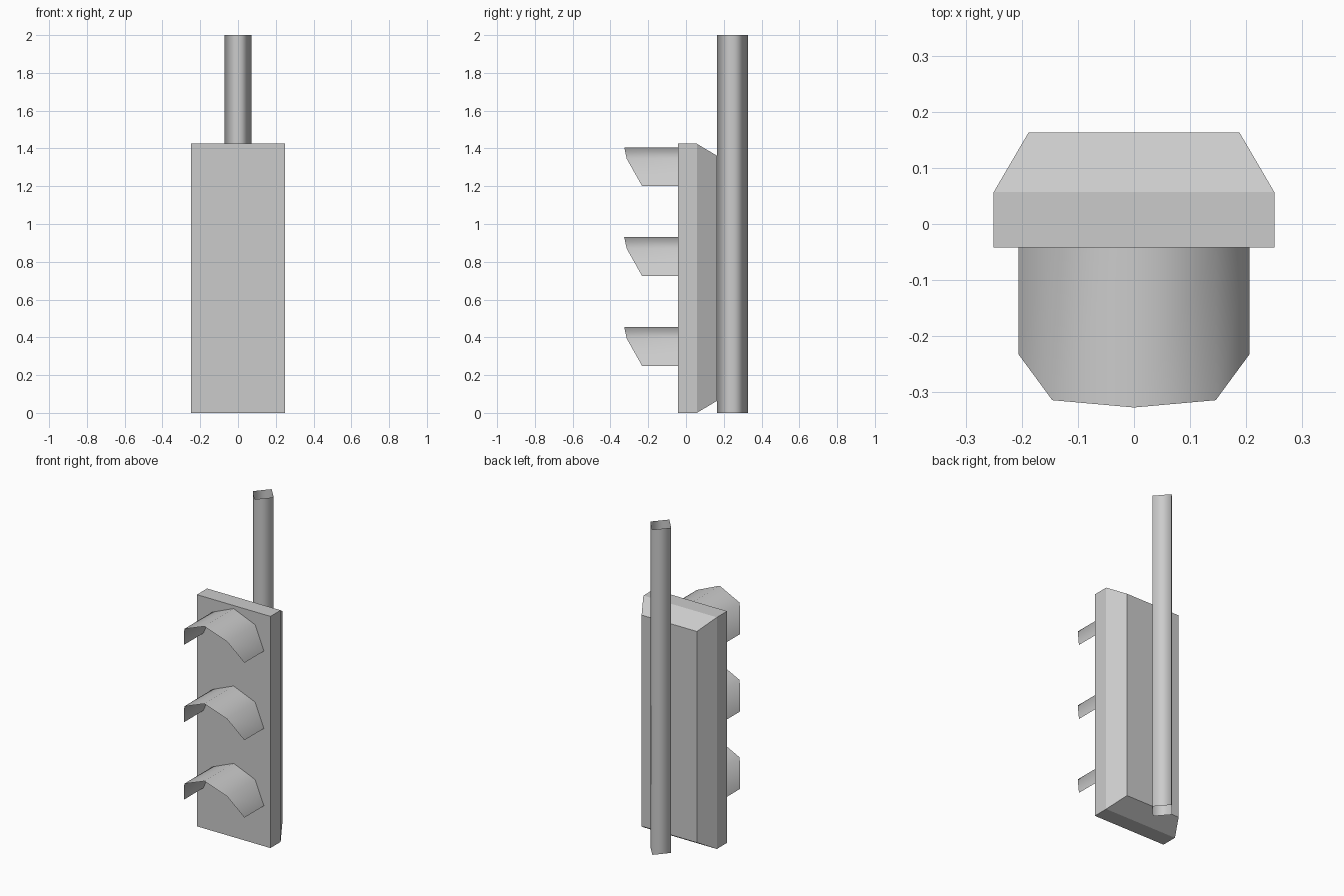
import bpy
import math

cube = bpy.data.objects.get("Cube")
if cube:
    bpy.data.objects.remove(cube, do_unlink=True)

grey = bpy.data.materials.new("light_grey")
grey.use_nodes = True
grey.diffuse_color = (0.6, 0.6, 0.6, 1)
grey.node_tree.nodes["Principled BSDF"].inputs["Base Color"].default_value = (0.6, 0.6, 0.6, 1)


def loft(name, rings, closed=True, caps=False, smooth=False):
    """Join matching rows of points with quads, optionally closing rows and ends."""
    n = len(rings[0])
    verts = [p for ring in rings for p in ring]
    faces = []
    for r in range(len(rings) - 1):
        for i in range(n if closed else n - 1):
            j = (i + 1) % n
            faces.append((r * n + i, r * n + j, (r + 1) * n + j, (r + 1) * n + i))
    if caps:
        faces.append(tuple(reversed(range(n))))
        faces.append(tuple(range(len(verts) - n, len(verts))))
    mesh = bpy.data.meshes.new(name)
    mesh.from_pydata(verts, [], faces)
    mesh.materials.append(grey)
    for poly in mesh.polygons:
        poly.use_smooth = smooth
    obj = bpy.data.objects.new(name, mesh)
    bpy.context.collection.objects.link(obj)
    return obj


# Signal housing: a box whose back is chamfered on all four sides
HEIGHT, FRONT = 1.425, -0.042


def housing_ring(y, half_width, inset):
    low, high = inset, HEIGHT - inset
    return [(half_width, y, low), (-half_width, y, low),
            (-half_width, y, high), (half_width, y, high)]


loft("housing", [housing_ring(FRONT, 0.25, 0), housing_ring(0.057, 0.25, 0),
                 housing_ring(0.163, 0.188, 0.063)], caps=True)

# Pole: open four-sided tube standing behind the housing
POLE_Y = 0.245
diamond = [(0.071, 0), (0, 0.082), (-0.071, 0), (0, -0.082)]
loft("pole", [[(x, POLE_Y + y, z) for x, y in diamond] for z in (0, 2)], smooth=True)

# Three visors: thin half-octagon hoods with a slanted front edge
RADIUS = 0.206
arch = [(-RADIUS * math.cos(math.pi * i / 4), RADIUS * math.sin(math.pi * i / 4))
        for i in range(5)]
lip = [-0.232, -0.314, -0.327, -0.314, -0.232]
for label, base in (("lower", 0.248), ("middle", 0.724), ("upper", 1.2)):
    loft(label + "_visor",
         [[(x, y, base + z) for (x, z), y in zip(arch, lip)],
          [(x, FRONT, base + z) for x, z in arch]],
         closed=False, smooth=True)
